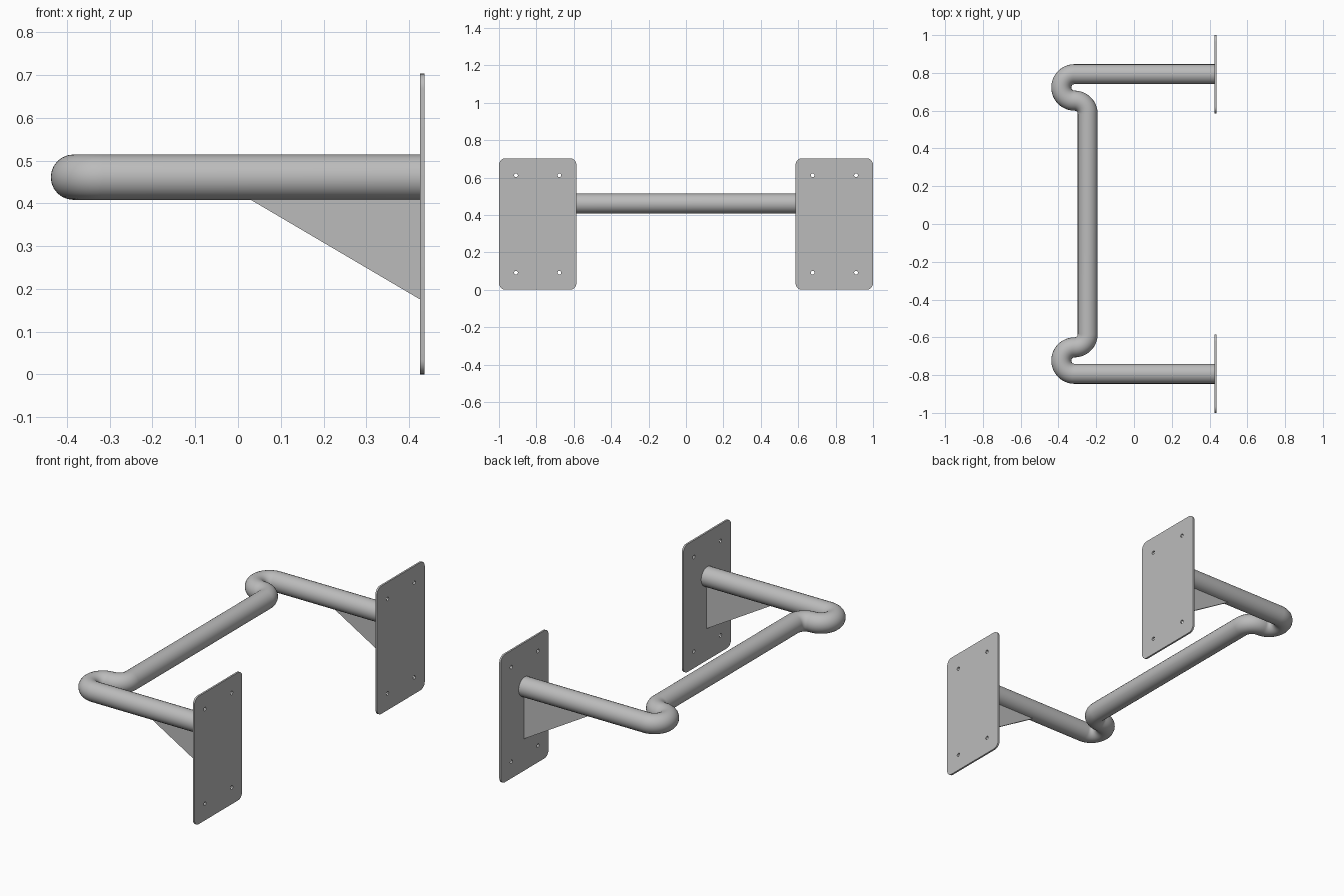
import bpy
from math import sin, cos, pi, radians
from mathutils import Matrix

if "Cube" in bpy.data.objects:
    bpy.data.objects.remove(bpy.data.objects["Cube"])

ARM_Y, TUBE_Z, TUBE_R = 0.793, 0.461, 0.053   # arm offset, tube height and radius
BEND, BEND_X = 0.07, -0.315                   # bend radius and bend centre
PLATE_X, PLATE_T = 0.431, 0.01                # plate centre and thickness

steel = bpy.data.materials.new("grey steel")
steel.use_nodes = True
steel.diffuse_color = (0.5, 0.5, 0.5, 1)
steel.node_tree.nodes["Principled BSDF"].inputs["Base Color"].default_value = (0.5, 0.5, 0.5, 1)


def arc(cx, cy, r, start, end, steps):
    angles = [radians(start + (end - start) * i / steps) for i in range(steps + 1)]
    return [(cx + r * cos(a), cy + r * sin(a)) for a in angles]


def curve_part(name, outlines, matrix, closed=True, **settings):
    """Turn 2D outlines into a mesh part through a curve."""
    curve = bpy.data.curves.new(name, "CURVE")
    curve.dimensions = "2D" if closed else "3D"
    curve.fill_mode = "BOTH" if closed else "FULL"
    for key, value in settings.items():
        setattr(curve, key, value)
    for points in outlines:
        spline = curve.splines.new("POLY")
        spline.points.add(len(points) - 1)
        for p, (x, y) in zip(spline.points, points):
            p.co = (x, y, 0, 1)
        spline.use_cyclic_u = closed
    temp = bpy.data.objects.new(name + "_curve", curve)
    bpy.context.collection.objects.link(temp)
    bpy.context.view_layer.update()
    depsgraph = bpy.context.evaluated_depsgraph_get()
    mesh = bpy.data.meshes.new_from_object(temp.evaluated_get(depsgraph))
    bpy.data.objects.remove(temp)
    mesh.name = name
    mesh.transform(matrix)
    mesh.materials.clear()
    mesh.materials.append(steel)
    part = bpy.data.objects.new(name, mesh)
    bpy.context.collection.objects.link(part)
    bpy.ops.object.select_all(action="DESELECT")
    part.select_set(True)
    bpy.context.view_layer.objects.active = part
    bpy.ops.object.shade_smooth_by_angle(angle=radians(35))
    return part


# Bent tube: half path from plate to crossbar, then mirrored
half = [(PLATE_X - PLATE_T / 2, ARM_Y)]
half += arc(BEND_X, ARM_Y - BEND, BEND, 90, 270, 24)
half += arc(BEND_X, ARM_Y - 3 * BEND, BEND, 90, 0, 12)[1:]
path = half + [(x, -y) for x, y in reversed(half)]
curve_part("bent_tube", [path], Matrix.Translation((0, 0, TUBE_Z)), closed=False,
           bevel_depth=TUBE_R, bevel_resolution=10, use_fill_caps=True)

# Rounded plate outline with four screw holes
W, H, R = 0.207, 0.3515, 0.035
outline = []
for sx, sy, start in ((1, 1, 0), (-1, 1, 90), (-1, -1, 180), (1, -1, 270)):
    outline += arc(sx * (W - R), sy * (H - R), R, start, start + 90, 8)
holes = [arc(sx * 0.116, sy * 0.26, 0.01, 0, 337.5, 15) for sx in (-1, 1) for sy in (-1, 1)]

# Gusset triangle under the arm
gusset = [(0.018, 0.415), (PLATE_X - PLATE_T / 2, 0.175), (PLATE_X - PLATE_T / 2, 0.415)]

to_yz = Matrix.Rotation(pi / 2, 4, "Z") @ Matrix.Rotation(pi / 2, 4, "X")
to_xz = Matrix.Rotation(pi / 2, 4, "X")
for side, s in (("front", -1), ("back", 1)):
    curve_part(side + "_wall_plate", [outline] + holes,
               Matrix.Translation((PLATE_X, s * ARM_Y, H)) @ to_yz, extrude=PLATE_T / 2)
    curve_part(side + "_gusset", [gusset],
               Matrix.Translation((0, s * ARM_Y, 0)) @ to_xz, extrude=0.005)
